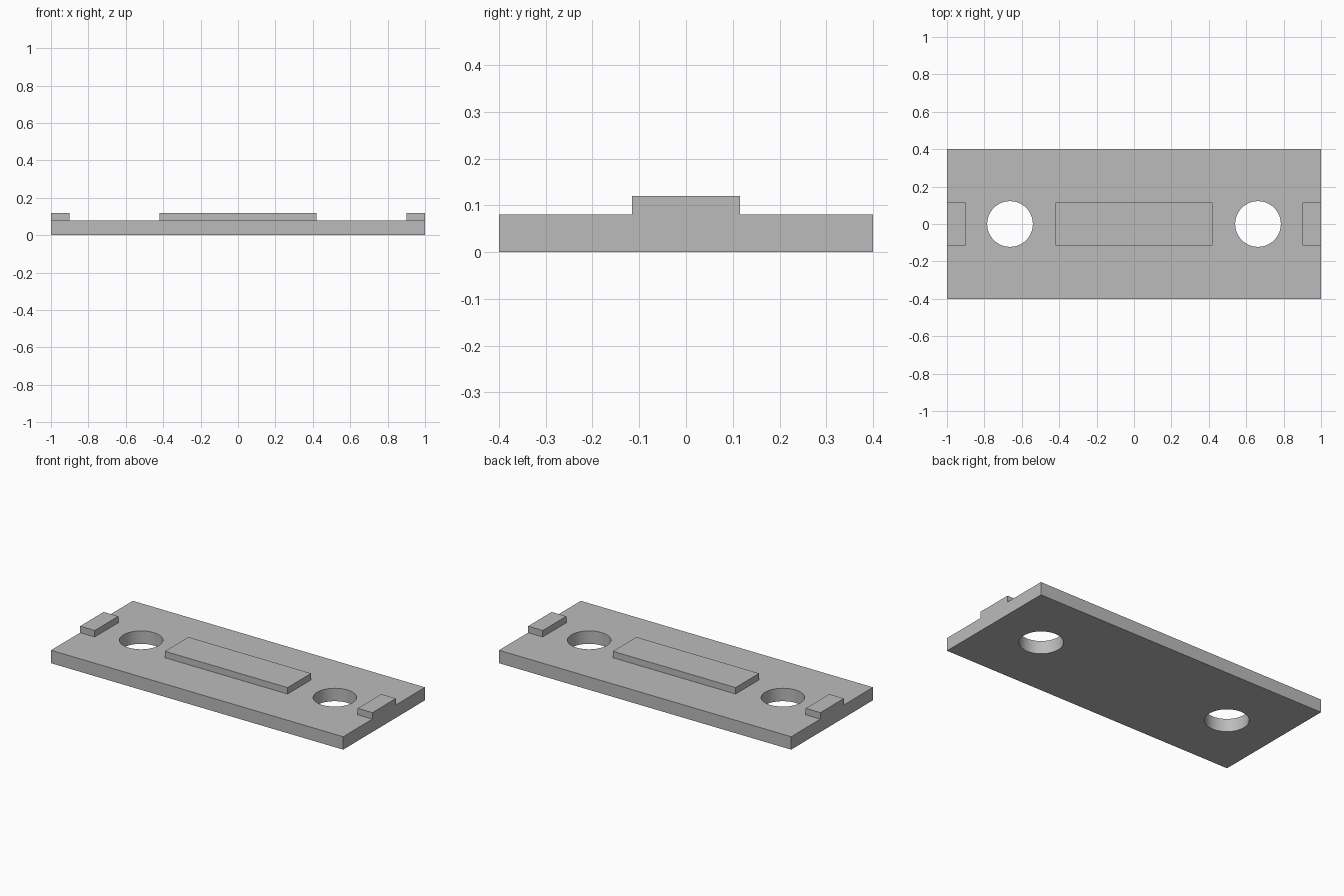
import bpy
import math

default = bpy.data.objects.get("Cube")
if default:
    bpy.data.objects.remove(default, do_unlink=True)

PLATE_TOP = 0.08
RAISED_TOP = 0.12
RAISED_HALF_DEPTH = 0.115

grey = bpy.data.materials.new("plain_grey")
grey.use_nodes = True
colour = (0.5, 0.5, 0.5, 1)
grey.diffuse_color = colour
grey.node_tree.nodes["Principled BSDF"].inputs["Base Color"].default_value = colour


def box(name, x0, x1, half_depth, z0, z1):
    bpy.ops.mesh.primitive_cube_add(size=1, location=((x0 + x1) / 2, 0, (z0 + z1) / 2))
    obj = bpy.context.object
    obj.name = name
    obj.scale = (x1 - x0, 2 * half_depth, z1 - z0)
    bpy.ops.object.transform_apply(location=False, rotation=False, scale=True)
    obj.data.materials.append(grey)
    return obj


def drill(target, x, radius):
    bpy.ops.mesh.primitive_cylinder_add(vertices=64, radius=radius, depth=1, location=(x, 0, 0))
    cutter = bpy.context.object
    cutter.hide_render = True
    cutter.data.materials.append(grey)
    bpy.context.view_layer.objects.active = target
    cut = target.modifiers.new("hole", 'BOOLEAN')
    cut.operation = 'DIFFERENCE'
    cut.solver = 'EXACT'
    cut.object = cutter
    bpy.ops.object.modifier_apply(modifier=cut.name)
    bpy.data.objects.remove(cutter, do_unlink=True)


# Base plate with two round through holes
plate = box("base_plate", -1, 1, 0.4, 0, PLATE_TOP)
for side in (-1, 1):
    drill(plate, side * 0.663, 0.122)
bpy.ops.object.select_all(action='DESELECT')
plate.select_set(True)
bpy.context.view_layer.objects.active = plate
bpy.ops.object.shade_smooth_by_angle(angle=math.radians(30))

# Raised pad in the middle and a tab at each end
box("centre_pad", -0.42, 0.42, RAISED_HALF_DEPTH, PLATE_TOP, RAISED_TOP)
box("left_tab", 0.9, 1, RAISED_HALF_DEPTH, PLATE_TOP, RAISED_TOP)
box("right_tab", -1, -0.9, RAISED_HALF_DEPTH, PLATE_TOP, RAISED_TOP)
